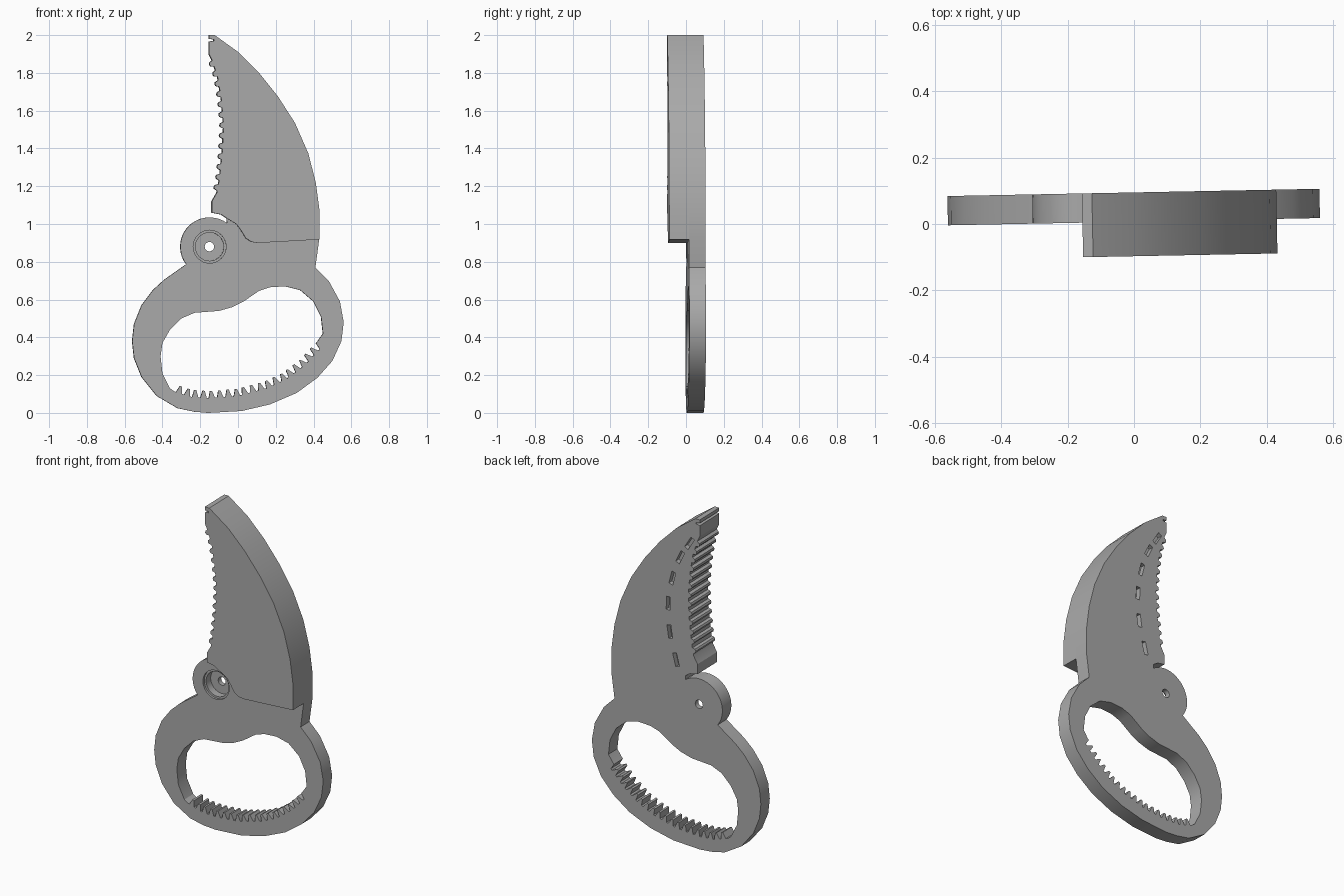
import bpy, bmesh
from math import sin, cos, radians, atan2
from mathutils import Vector, Matrix

if "Cube" in bpy.data.objects:
    bpy.data.objects.remove(bpy.data.objects["Cube"])

BACK, MID, FRONT = 0.095, 0.007, -0.097
PIVOT = (-0.15, 0.88)

grey = bpy.data.materials.new("plain grey")
grey.use_nodes = True
grey.diffuse_color = (0.4, 0.4, 0.4, 1)
grey.node_tree.nodes["Principled BSDF"].inputs["Base Color"].default_value = (0.4, 0.4, 0.4, 1)


def prism(name, outline, y0, y1):
    """Extrude an x-z outline from y0 to y1."""
    bm = bmesh.new()
    face = bm.faces.new([bm.verts.new((x, y0, z)) for x, z in outline])
    extruded = bmesh.ops.extrude_face_region(bm, geom=[face])["geom"]
    moved = [v for v in extruded if isinstance(v, bmesh.types.BMVert)]
    bmesh.ops.translate(bm, verts=moved, vec=(0, y1 - y0, 0))
    bmesh.ops.recalc_face_normals(bm, faces=bm.faces)
    mesh = bpy.data.meshes.new(name)
    bm.to_mesh(mesh)
    bm.free()
    mesh.materials.append(grey)
    obj = bpy.data.objects.new(name, mesh)
    bpy.context.collection.objects.link(obj)
    return obj


def arc(centre, r, a0, a1, n):
    angles = [radians(a0 + (a1 - a0) * i / n) for i in range(n + 1)]
    return [(centre[0] + r * cos(a), centre[1] + r * sin(a)) for a in angles]


def toothed(path, count, shape, height):
    """Repeat a tooth shape along a path, raised to the left of its direction."""
    pts = [Vector(p) for p in path]
    lengths = [(b - a).length for a, b in zip(pts, pts[1:])]
    out = []
    for i in range(count):
        for t, h in shape:
            d = (i + t) / count * sum(lengths)
            k = 0
            while k < len(lengths) - 1 and d > lengths[k]:
                d -= lengths[k]
                k += 1
            along = (pts[k + 1] - pts[k]).normalized()
            p = pts[k] + along * d + Vector((-along.y, along.x)) * h * height
            out.append(tuple(p))
    return out


def combine(target, other, operation):
    mod = target.modifiers.new(operation.lower(), "BOOLEAN")
    mod.operation, mod.solver, mod.object = operation, "EXACT", other
    bpy.context.view_layer.objects.active = target
    bpy.ops.object.modifier_apply(modifier=mod.name)
    bpy.data.objects.remove(other)


# Jaw edge, from the heel up to the tip
jaw = [(-0.14, 1.06), (-0.14, 1.12)]
jaw += toothed([(-0.115, 1.16), (-0.1, 1.24), (-0.085, 1.38), (-0.078, 1.52),
                (-0.09, 1.66), (-0.11, 1.78), (-0.14, 1.87)], 13,
               [(0.1, 0), (0.3, 0), (0.42, 0.8), (0.6, 1), (0.8, 0.8), (0.92, 0)], 0.02)
jaw += [(-0.155, 1.9), (-0.155, 1.965), (-0.13, 1.97), (-0.13, 1.977), (-0.155, 1.98)]
spine = [(-0.155, 2.0), (-0.125, 2.0), (0, 1.91), (0.11, 1.8), (0.21, 1.675),
         (0.3, 1.535), (0.37, 1.375), (0.41, 1.22), (0.43, 1.07), (0.43, 0.918)]
heel = [(-0.06, 1.03), (-0.09, 1.05)]

# Full back plate: blade, pivot boss and handle loop
handle = [(0.41, 0.77), (0.48, 0.7), (0.54, 0.59), (0.56, 0.48), (0.548, 0.38),
          (0.5, 0.275), (0.42, 0.185), (0.31, 0.105), (0.17, 0.045), (0.02, 0.01),
          (-0.155, 0), (-0.23, 0.006), (-0.32, 0.025), (-0.43, 0.09), (-0.51, 0.19),
          (-0.55, 0.29), (-0.56, 0.38), (-0.55, 0.47), (-0.51, 0.57), (-0.45, 0.65),
          (-0.39, 0.705)]
boss = arc(PIVOT, 0.155, 217, 54, 20)
body = prism("cutter_jaw", jaw + spine + handle + boss + heel, MID, BACK)

# Thick front half of the blade
step = [(0.2, 0.905), (0.1, 0.9), (0.07, 0.905), (0.04, 0.925), (0.015, 0.965), (-0.01, 1.0)]
combine(body, prism("blade_front", jaw + spine + step + heel, FRONT, MID), "UNION")

# Finger opening with gripping teeth along the bottom
opening = [(-0.36, 0.13), (-0.4, 0.21), (-0.41, 0.3), (-0.4, 0.37), (-0.36, 0.44),
           (-0.3, 0.5), (-0.23, 0.53), (-0.1, 0.54), (-0.03, 0.56), (0.03, 0.59),
           (0.11, 0.645), (0.17, 0.665), (0.25, 0.67), (0.33, 0.65), (0.4, 0.59),
           (0.44, 0.51), (0.45, 0.42)]
grip = toothed([(-0.34, 0.115), (-0.25, 0.085), (-0.15, 0.078), (0, 0.09), (0.15, 0.13),
                (0.25, 0.175), (0.35, 0.25), (0.455, 0.36)], 20,
               [(0.05, 0), (0.3, 0), (0.5, 1), (0.75, 1)], 0.037)
combine(body, prism("finger_opening", opening + grip[::-1], -0.05, 0.15), "DIFFERENCE")

# Pivot counterbore and through hole
for radius, y_end in ((0.087, 0.02), (0.075, 0.065), (0.025, 0.15)):
    combine(body, prism("pivot_bore", arc(PIVOT, radius, 0, 348.75, 31), -0.05, y_end),
            "DIFFERENCE")

# Row of shallow slots on the back of the blade
slots = [Vector(p) for p in ((0.002, 1.11), (0.044, 1.27), (0.053, 1.44),
                             (0.027, 1.6), (-0.025, 1.74), (-0.087, 1.84))]
for i, c in enumerate(slots):
    run = (slots[min(i + 1, 5)] - slots[max(i - 1, 0)]).normalized()
    side = Vector((-run.y, run.x)) * 0.013
    run *= 0.04
    rect = [c - run - side, c + run - side, c + run + side, c - run + side]
    combine(body, prism("back_slot", [tuple(p) for p in rect], 0.065, 0.15), "DIFFERENCE")

# Slight turn about the vertical axis, then shading
body.data.transform(Matrix.Rotation(0.0195, 4, "Z"))
bpy.ops.object.select_all(action="DESELECT")
body.select_set(True)
bpy.context.view_layer.objects.active = body
bpy.ops.object.shade_smooth_by_angle(angle=radians(25))
